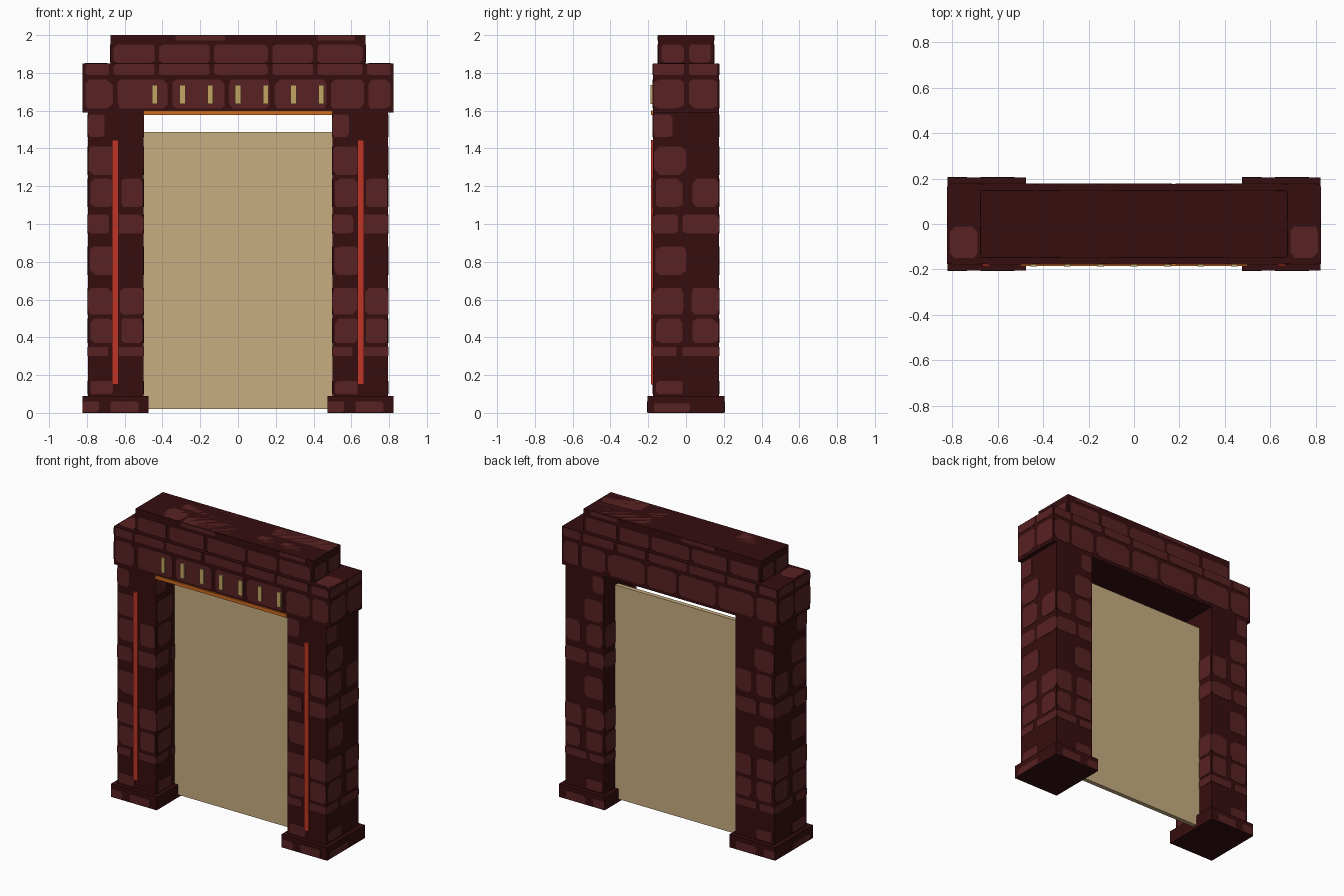
import bpy, bmesh, random
from mathutils import Vector

random.seed(4)
cube = bpy.data.objects.get("Cube")
if cube:
    bpy.data.objects.remove(cube, do_unlink=True)


def material(name, rgb):
    m = bpy.data.materials.new(name)
    m.use_nodes = True
    m.diffuse_color = (*rgb, 1)
    m.node_tree.nodes["Principled BSDF"].inputs["Base Color"].default_value = (*rgb, 1)
    return m


MORTAR = material("dark maroon mortar", (0.037, 0.004, 0.005))
STONE = material("maroon stone", (0.098, 0.016, 0.017))
TAN = material("tan panel", (0.58, 0.42, 0.22))
OCHRE = material("ochre peg", (0.56, 0.38, 0.13))
ORANGE = material("orange trim", (0.62, 0.15, 0.015))
RED = material("red strip", (0.52, 0.035, 0.018))


def finish(name, bm, mat):
    mesh = bpy.data.meshes.new(name)
    bmesh.ops.recalc_face_normals(bm, faces=bm.faces)
    bm.to_mesh(mesh)
    bm.free()
    mesh.materials.append(mat)
    obj = bpy.data.objects.new(name, mesh)
    bpy.context.collection.objects.link(obj)
    return obj


def box(name, low, high, mat):
    bm = bmesh.new()
    bmesh.ops.create_cube(bm, size=1)
    for v in bm.verts:
        v.co = [l + (c + 0.5) * (h - l) for c, l, h in zip(v.co, low, high)]
    return finish(name, bm, mat)


def stone(bm, axis, level, u, v):
    """Thin plate with roughly clipped corners on the plane axis = level."""
    (u0, u1), (v0, v1) = u, v
    side = 1 if level > 0 else -1
    cut = min(u1 - u0, v1 - v0)
    ring = []
    for cu, cv, du, dv, flip in ((u0, v0, 1, 1, 0), (u1, v0, -1, 1, 1),
                                 (u1, v1, -1, -1, 0), (u0, v1, 1, -1, 1)):
        a, b = (cut * random.uniform(0.06, 0.24) for _ in "ab")
        pair = [(cu, cv + dv * a), (cu + du * b, cv)]
        ring += pair[::-1] if flip else pair
    verts = []
    for p, q in ring:
        co = [p, q]
        co.insert(axis, level)
        verts.append(bm.verts.new(co))
    face = bm.faces.new(verts)
    out = bmesh.ops.extrude_face_region(bm, geom=[face])
    push = Vector((0, 0, 0))
    push[axis] = 0.002 * side
    bmesh.ops.translate(bm, vec=push,
                        verts=[g for g in out["geom"] if isinstance(g, bmesh.types.BMVert)])


# Stone courses: height range, then spans as fractions of the pillar width
PILLAR_ROWS = [
    (0.10, 0.17, [(0.05, 0.45)]),
    (0.30, 0.35, [(0, 0.36), (0.45, 1)]),
    (0.37, 0.50, [(0.05, 0.45), (0.6, 0.98)]),
    (0.52, 0.66, [(0, 0.46), (0.58, 1)]),
    (0.73, 0.88, [(0.04, 0.5)]),
    (0.95, 1.05, [(0, 0.38), (0.45, 1)]),
    (1.09, 1.24, [(0.05, 0.45), (0.6, 0.98)]),
    (1.26, 1.41, [(0.02, 0.5)]),
    (1.46, 1.58, [(0, 0.3)]),
]
D = 0.176           # half depth of pillars and lintel
IN, OUT = 0.5, 0.795

# Pillars, plinths and red strips
for s, side in ((1, "left"), (-1, "right")):
    x0, x1 = sorted((s * IN, s * OUT))
    box(f"{side}_pillar", (x0, -D, 0.05), (x1, D, 1.6), MORTAR)
    p0, p1 = sorted((s * 0.475, s * 0.822))
    box(f"{side}_plinth", (p0, -0.205, 0), (p1, 0.205, 0.09), MORTAR)
    c = s * 0.65
    box(f"{side}_red_strip", (c - 0.017, -0.186, 0.15), (c + 0.017, -0.17, 1.445), RED)

    bm = bmesh.new()
    for z0, z1, spans in PILLAR_ROWS:
        for a, b in spans:
            for level in (-D, D):
                stone(bm, 1, level, (x0 + a * (x1 - x0), x0 + b * (x1 - x0)), (z0, z1))
            depth = (-D + a * 2 * D, -D + b * 2 * D)
            stone(bm, 0, s * OUT, depth, (z0, z1))
            # Inner face: laid on the plane, poking out toward the opening
            stone(bm, 0, s * (IN - 0.002), depth, (z0, z1))
    finish(f"{side}_pillar_stones", bm, STONE)

    bm = bmesh.new()
    for level in (-0.205, 0.205):
        for a, b in ((0, 0.25), (0.42, 0.85)):
            stone(bm, 1, level, (p0 + a * (p1 - p0), p0 + b * (p1 - p0)), (0.005, 0.06))
    stone(bm, 0, s * 0.822, (-0.17, 0.02), (0.005, 0.05))
    finish(f"{side}_plinth_stones", bm, STONE)

# Lintel and the stepped cap above it
box("lintel", (-0.822, -D, 1.59), (0.822, D, 1.85), MORTAR)
box("cap", (-0.675, -0.148, 1.84), (0.675, 0.148, 2), MORTAR)

LOWER = [-0.82, -0.65, -0.36, -0.06, 0.18, 0.48, 0.68, 0.82]
UPPER = [-0.82, -0.67, -0.43, -0.14, 0.17, 0.41, 0.67, 0.82]
G = 0.012           # half joint


def course(bm, level, cuts, v):
    for a, b in zip(cuts, cuts[1:]):
        stone(bm, 1, level, (a + G, b - G), v)


bm = bmesh.new()
for f in (-1, 1):
    course(bm, f * D, LOWER, (1.612, 1.765))
    course(bm, f * D, UPPER, (1.79, 1.847))
    for y0, y1 in ((-D, -0.01), (0.015, 0.165)):
        stone(bm, 0, f * 0.822, (y0, y1), (1.612, 1.765))
        stone(bm, 0, f * 0.822, (y0, y1), (1.79, 1.847))
    x0, x1 = sorted((f * 0.69, f * 0.81))
    stone(bm, 2, 1.85, (x0, x1), (-0.15, -0.01))
finish("lintel_stones", bm, STONE)

bm = bmesh.new()
for f in (-1, 1):
    course(bm, f * 0.148, UPPER[1:-1], (1.853, 1.95))
    for span in ((-0.33, -0.07), (0.42, 0.62)):
        stone(bm, 1, f * 0.148, span, (1.972, 1.998))
    for span in ((-0.13, -0.01), (0.015, 0.13)):
        stone(bm, 0, f * 0.675, span, (1.855, 1.95))
for span in ((-0.455, -0.07), (0.22, 0.67)):
    stone(bm, 2, 1.998, span, (0.025, 0.146))
for span in ((-0.5, -0.35), (-0.33, 0.02), (0.2, 0.355), (0.37, 0.67)):
    stone(bm, 2, 1.998, span, (-0.145, -0.005))
finish("cap_stones", bm, STONE)

# Orange trim along the lintel's lower edge, and its row of pegs
box("orange_trim", (-IN, -0.186, 1.577), (IN, -0.17, 1.6), ORANGE)
for i in range(-3, 4):
    x = i * 0.147
    box(f"peg_{i + 4}", (x - 0.015, -0.188, 1.635), (x + 0.015, -0.17, 1.737), OCHRE)

# Tan panel filling the opening, open above
box("door_panel", (-IN, 0.025, 0.02), (IN, 0.055, 1.487), TAN)
